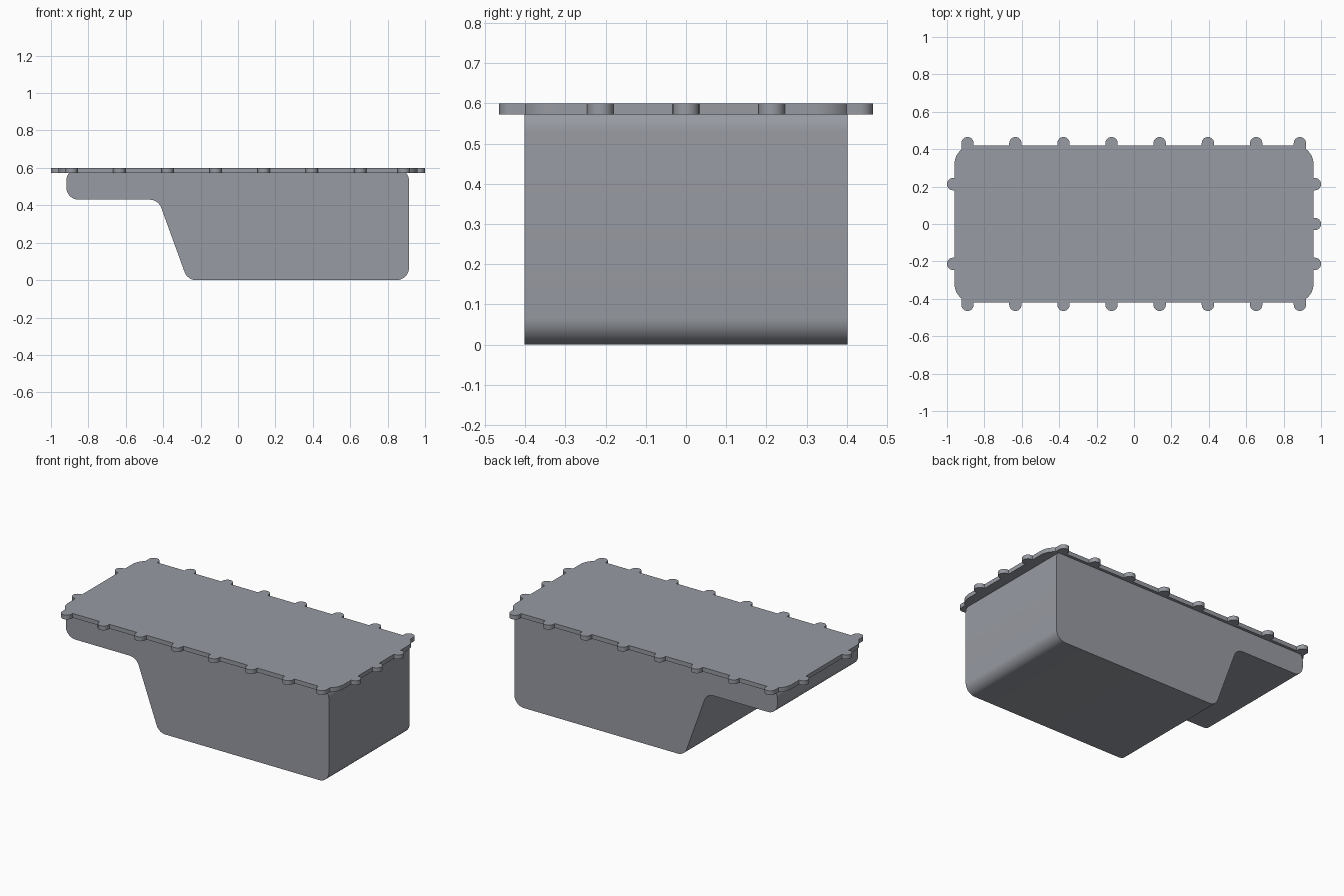
import bpy, bmesh, math
from mathutils import Vector

if "Cube" in bpy.data.objects:
    bpy.data.objects.remove(bpy.data.objects["Cube"])

metal = bpy.data.materials.new("cast_grey_metal")
metal.diffuse_color = (0.31, 0.325, 0.36, 1)
metal.use_nodes = True
metal.node_tree.nodes["Principled BSDF"].inputs["Base Color"].default_value = metal.diffuse_color


def rounded(points, radius, steps=10):
    """Round every corner of a closed 2D polygon with a true arc."""
    out = []
    for i, p in enumerate(points):
        p = Vector(p)
        a = (Vector(points[i - 1]) - p).normalized()
        b = (Vector(points[(i + 1) % len(points)]) - p).normalized()
        half = a.angle(b) / 2
        center = p + (a + b).normalized() * (radius / math.sin(half))
        start = p + a * (radius / math.tan(half)) - center
        end = p + b * (radius / math.tan(half)) - center
        sweep = math.atan2(start.x * end.y - start.y * end.x, start.dot(end))
        for k in range(steps + 1):
            t = sweep * k / steps
            c, s = math.cos(t), math.sin(t)
            out.append(center + Vector((start.x * c - start.y * s,
                                        start.x * s + start.y * c)))
    return out


def prism(name, verts, offset):
    """Extrude a planar outline into a solid part."""
    bm = bmesh.new()
    face = bm.faces.new([bm.verts.new(v) for v in verts])
    ext = bmesh.ops.extrude_face_region(bm, geom=[face], use_keep_orig=True)
    moved = [g for g in ext["geom"] if isinstance(g, bmesh.types.BMVert)]
    bmesh.ops.translate(bm, verts=moved, vec=offset)
    bmesh.ops.recalc_face_normals(bm, faces=bm.faces)
    mesh = bpy.data.meshes.new(name)
    bm.to_mesh(mesh)
    bm.free()
    mesh.materials.append(metal)
    obj = bpy.data.objects.new(name, mesh)
    bpy.context.collection.objects.link(obj)
    bpy.ops.object.select_all(action="DESELECT")
    obj.select_set(True)
    bpy.context.view_layer.objects.active = obj
    bpy.ops.object.shade_smooth_by_angle(angle=math.radians(30))
    return obj


# Stepped pan body: side profile extruded across the width
profile = [(-0.918, 0.597), (-0.918, 0.43), (-0.426, 0.43),
           (-0.27, 0.003), (0.914, 0.003), (0.914, 0.597)]
profile = [(x, 0.0 if z < 0.01 else z) for x, z in profile]
prism("pan_body", [(p.x, -0.402, p.y) for p in rounded(profile, 0.066)],
      (0, 0.804, 0))

# Flat mounting flange with rounded corners
Z0, Z1 = 0.573, 0.6
outline = [(-0.96, -0.42), (0.96, -0.42), (0.96, 0.42), (-0.96, 0.42)]
prism("flange", [(p.x, p.y, Z0) for p in rounded(outline, 0.1)],
      (0, 0, Z1 - Z0))

# Bolt tabs around the rim, each a half-disc with a short root into the flange
R = 0.033


def tab(x, y, direction):
    d = Vector(direction)
    side = Vector((-d.y, d.x))
    c = Vector((x, y))
    pts = [c + side * (R * math.cos(t)) + d * (R * math.sin(t))
           for t in (math.pi * k / 16 for k in range(17))]
    pts += [c - side * R - d * 0.035, c + side * R - d * 0.035]
    prism("bolt_tab", [(p.x, p.y, Z0) for p in pts], (0, 0, Z1 - Z0))


for x in (-0.89, -0.634, -0.377, -0.12, 0.137, 0.395, 0.653, 0.887):
    for s in (-1, 1):
        tab(x, s * 0.432, (0, s))
for y in (-0.213, 0, 0.213):
    tab(0.967, y, (1, 0))
    if y:
        tab(-0.967, y, (-1, 0))
